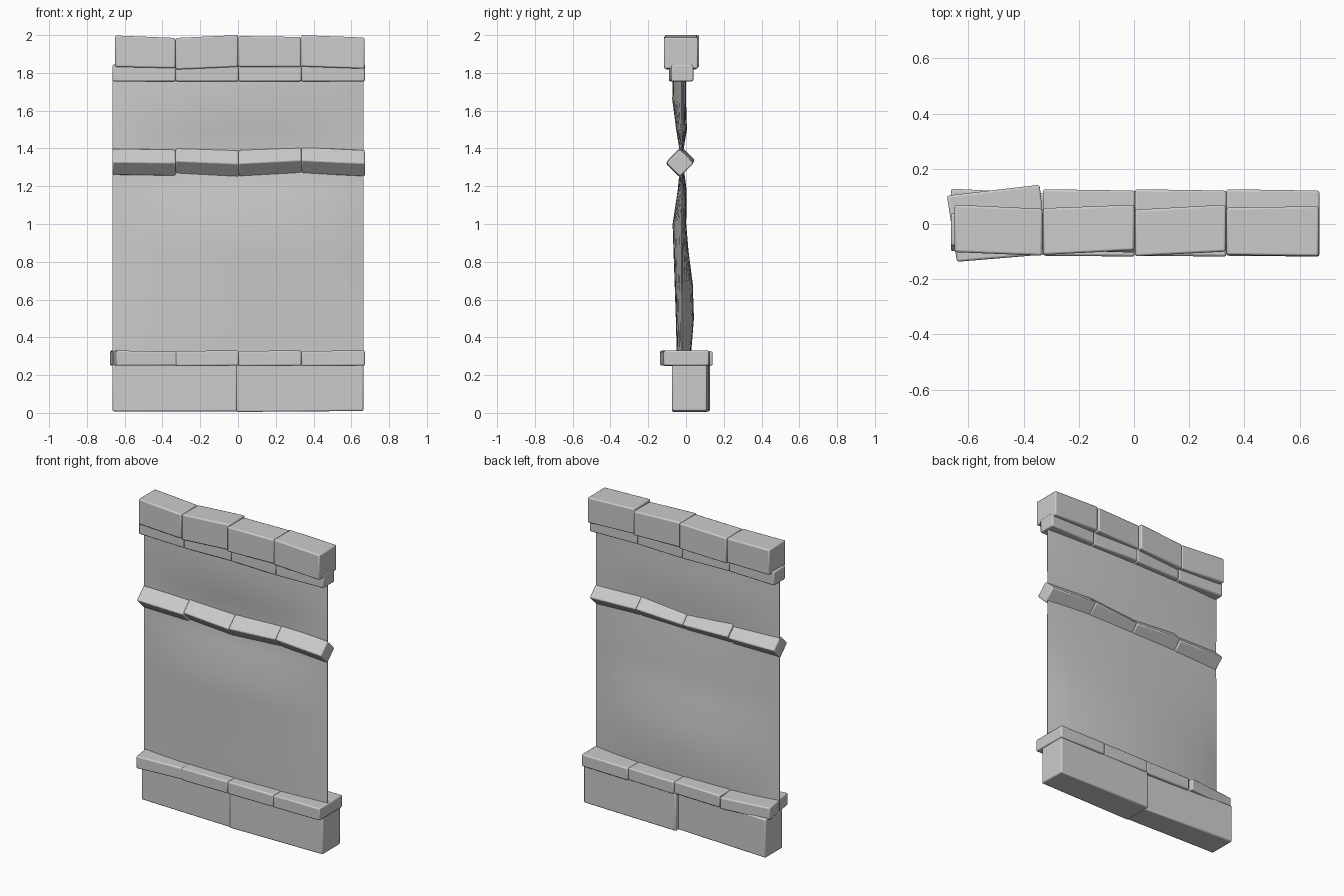
import bpy, bmesh, math

if "Cube" in bpy.data.objects:
    bpy.data.objects.remove(bpy.data.objects["Cube"])


def finish(name, bm, bevel=0.0):
    bmesh.ops.recalc_face_normals(bm, faces=bm.faces)
    me = bpy.data.meshes.new(name)
    bm.to_mesh(me)
    bm.free()
    ob = bpy.data.objects.new(name, me)
    bpy.context.collection.objects.link(ob)
    if bevel:
        mod = ob.modifiers.new("worn_edges", 'BEVEL')
        mod.width = bevel
        mod.segments = 2
        mod.limit_method = 'ANGLE'
    bpy.ops.object.select_all(action='DESELECT')
    ob.select_set(True)
    bpy.context.view_layer.objects.active = ob
    bpy.ops.object.shade_smooth_by_angle(angle=math.radians(35))
    return ob


def beam(name, left, right, bevel=0.008):
    """Block lofted between two end sections (lists of x, y, z corners)."""
    bm = bmesh.new()
    a = [bm.verts.new(p) for p in left]
    b = [bm.verts.new(p) for p in right]
    bm.faces.new(a)
    bm.faces.new(b)
    for i in range(4):
        j = (i + 1) % 4
        bm.faces.new((a[i], a[j], b[j], b[i]))
    return finish(name, bm, bevel)


def rect(x, y0, y1, z0, z1):
    return [(x, y0, z0), (x, y1, z0), (x, y1, z1), (x, y0, z1)]


def diamond(x, y, z, r):
    return [(x, y - r, z), (x, y, z - r), (x, y + r, z), (x, y, z + r)]


XS = [-0.664, -0.33, 0.003, 0.335, 0.672]

# Footing: two long stones, slightly out of line
beam("footing_left", rect(-0.664, -0.052, 0.128, 0.008, 0.26),
     rect(-0.005, -0.072, 0.095, 0.008, 0.26))
beam("footing_right", rect(-0.01, -0.074, 0.12, 0.005, 0.26),
     rect(0.664, -0.074, 0.11, 0.01, 0.26))

# Lower ledge: the first stone is twisted around
beam("lower_ledge_1",
     [(-0.642, -0.137, 0.25), (-0.678, 0.103, 0.25), (-0.678, 0.103, 0.33), (-0.642, -0.137, 0.33)],
     [(-0.315, -0.11, 0.25), (-0.342, 0.142, 0.25), (-0.342, 0.142, 0.325), (-0.315, -0.11, 0.325)])
for i in (1, 2, 3):
    beam(f"lower_ledge_{i+1}", rect(XS[i], -0.115, 0.126, 0.247, 0.328),
         rect(XS[i + 1], -0.118, 0.121, 0.25, 0.33))

# Middle rail: diamond section, gently tilted pieces
rail = [((-0.03, 1.33), (-0.03, 1.325)), ((-0.025, 1.335), (-0.035, 1.32)),
        ((-0.035, 1.322), (-0.025, 1.338)), ((-0.026, 1.338), (-0.032, 1.322))]
for i, (l, r) in enumerate(rail):
    beam(f"middle_rail_{i+1}", diamond(XS[i], *l, 0.072), diamond(XS[i + 1], *r, 0.072))

# Moulding beneath the cap
for i in range(4):
    d = 0.006 * (-1) ** i
    beam(f"upper_moulding_{i+1}", rect(XS[i], -0.085 + d, 0.033 + d, 1.755, 1.845),
         rect(XS[i + 1], -0.085 - d, 0.033 - d, 1.755, 1.845))

# Cap stones
caps = [((-0.102, 0.07, 1.832, 1.998), (-0.115, 0.055, 1.825, 1.985)),
        ((-0.112, 0.057, 1.818, 1.985), (-0.095, 0.07, 1.832, 2.0)),
        ((-0.117, 0.052, 1.832, 1.995), (-0.1, 0.07, 1.832, 1.99)),
        ((-0.112, 0.06, 1.834, 2.0), (-0.117, 0.064, 1.822, 1.987))]
for i, (l, r) in enumerate(caps):
    x0 = XS[i] + (0.014 if i == 0 else 0)
    beam(f"cap_stone_{i+1}", rect(x0, *l), rect(XS[i + 1] - 0.002, *r))

# Wall panel: both faces swell in the middle and meet in straight side edges
profile = [(0.25, -0.046, 0.022), (0.35, -0.05, 0.03), (0.5, -0.054, 0.042),
           (0.68, -0.06, 0.036), (0.85, -0.066, 0.014), (1.0, -0.071, 0.001),
           (1.18, -0.044, 0.003), (1.3, -0.032, -0.012), (1.4, -0.036, -0.012),
           (1.5, -0.052, 0.005), (1.66, -0.073, 0.0), (1.8, -0.07, 0.0)]
N = 16
EDGE_Y = -0.021
bm = bmesh.new()
rings = []
for z, yf, yb in profile:
    front, back = [], []
    for k in range(N + 1):
        u = k / N
        x = -0.664 + 1.328 * u
        s = math.sin(math.pi * u) ** 0.7 if 0 < k < N else 0.04
        front.append(bm.verts.new((x, EDGE_Y + (yf - EDGE_Y) * s, z)))
        back.append(bm.verts.new((x, EDGE_Y + (yb - EDGE_Y) * s, z)))
    rings.append(front + back[::-1])
for a, b in zip(rings, rings[1:]):
    for k in range(len(a)):
        j = (k + 1) % len(a)
        bm.faces.new((a[k], a[j], b[j], b[k]))
bm.faces.new(rings[0])
bm.faces.new(rings[-1])
finish("wall_panel", bm)
